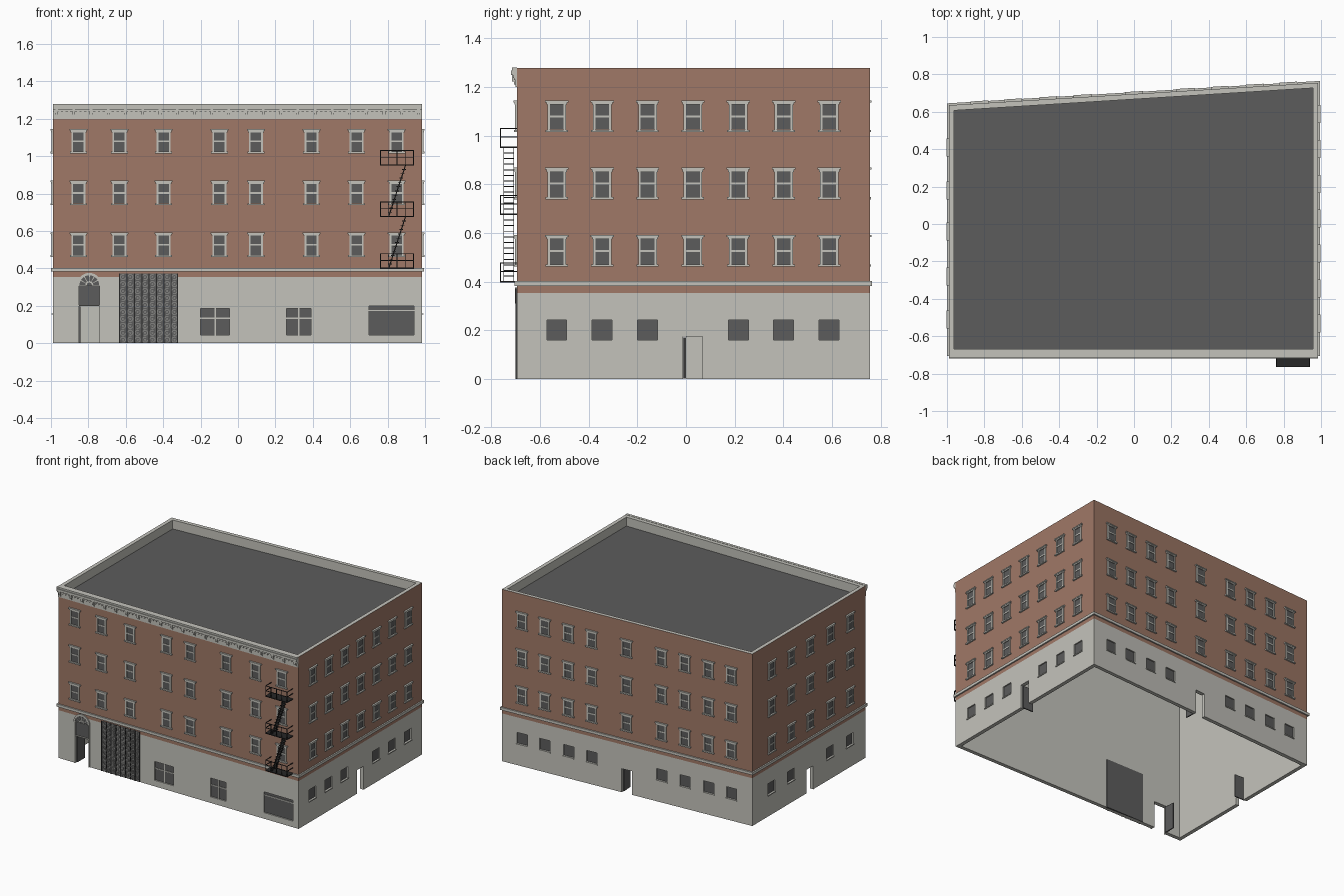
import bpy, bmesh, math
from mathutils import Vector

cube = bpy.data.objects.get("Cube")
if cube:
    bpy.data.objects.remove(cube, do_unlink=True)


def material(name, rgb):
    m = bpy.data.materials.new(name)
    m.use_nodes = True
    col = (*rgb, 1)
    m.diffuse_color = col
    m.node_tree.nodes["Principled BSDF"].inputs["Base Color"].default_value = col
    return m


STONE = material("pale stone", (0.55, 0.545, 0.5))
BRICK = material("red brick", (0.35, 0.19, 0.135))
DARK = material("dark grey", (0.107, 0.107, 0.107))
IRON = material("black iron", (0.02, 0.02, 0.02))
METAL = material("worn metal", (0.23, 0.23, 0.22))

# Building footprint, with a slanted back wall
X0, X1, Y0, YL, YR = -0.99, 0.985, -0.695, 0.635, 0.755


def footprint(d=0.0):
    return [(X0 + d, Y0 + d), (X1 - d, Y0 + d), (X1 - d, YR - d), (X0 + d, YL - d)]


class Facade:
    """Wall plane: u runs along the wall, d points outwards."""

    def __init__(self, origin, along):
        self.o = Vector((*origin, 0))
        self.u = Vector((*along, 0)).normalized()
        self.n = Vector((self.u.y, -self.u.x, 0))

    def at(self, u, z, d):
        return self.o + self.u * u + self.n * d + Vector((0, 0, z))


FRONT = Facade((0, Y0), (1, 0))
LEFT = Facade((X1, 0), (0, 1))
RIGHT = Facade((X0, 0), (0, -1))
BACK = Facade((0, YL + (YR - YL) * -X0 / (X1 - X0)), (X0 - X1, YL - YR))

parts = {}


def poly(name, mat, f, pts, d0, d1):
    """Prism from an outline on a facade."""
    bm = parts.setdefault(name, (bmesh.new(), mat))[0]
    a = [bm.verts.new(f.at(u, z, d0)) for u, z in pts]
    b = [bm.verts.new(f.at(u, z, d1)) for u, z in pts]
    faces = [bm.faces.new(a), bm.faces.new(b[::-1])]
    for i in range(len(pts)):
        j = (i + 1) % len(pts)
        faces.append(bm.faces.new((a[i], b[i], b[j], a[j])))
    bmesh.ops.recalc_face_normals(bm, faces=faces)


def box(name, mat, f, u0, u1, z0, z1, d0, d1):
    poly(name, mat, f, [(u0, z0), (u1, z0), (u1, z1), (u0, z1)], d0, d1)


def arc(u, z, r, a0, a1, n):
    return [(u + r * math.cos(t), z + r * math.sin(t))
            for t in (math.radians(a0 + (a1 - a0) * i / n) for i in range(n + 1))]


def band(name, mat, f, u, z, r0, r1, a0, a1, n, d0, d1):
    poly(name, mat, f, arc(u, z, r1, a0, a1, n) + arc(u, z, r0, a1, a0, n), d0, d1)


def make_object(name, bm, mats):
    me = bpy.data.meshes.new(name)
    bm.to_mesh(me)
    bm.free()
    for m in mats:
        me.materials.append(m)
    ob = bpy.data.objects.new(name, me)
    bpy.context.collection.objects.link(ob)
    return ob


def wall_ring(name, outer, inner, z0, z1, mats):
    """Closed wall loop; outer faces take the last material."""
    bm = bmesh.new()
    loops = [[bm.verts.new((x, y, z)) for x, y in ring]
             for ring, z in ((outer, z0), (outer, z1), (inner, z1), (inner, z0))]
    for k in range(4):
        a, b = loops[k], loops[(k + 1) % 4]
        for i in range(4):
            j = (i + 1) % 4
            face = bm.faces.new((a[i], a[j], b[j], b[i]))
            face.material_index = len(mats) - 1 if k == 0 else 0
    bmesh.ops.recalc_face_normals(bm, faces=bm.faces)
    return make_object(name, bm, mats)


# Main walls, string course and roof
base = wall_ring("ground_floor_walls", footprint(), footprint(0.028), 0, 0.355, [STONE])
wall_ring("brick_walls", footprint(), footprint(0.028), 0.355, 1.278, [STONE, BRICK])
wall_ring("string_course", footprint(-0.01), footprint(0.005), 0.383, 0.403, [STONE])
bm = bmesh.new()
for z, m in ((1.212, 1), (1.2, 0)):
    face = bm.faces.new([bm.verts.new((x, y, z)) for x, y in footprint(0.027)])
    face.material_index = m
    if not m:
        face.normal_flip()
make_object("roof", bm, [STONE, DARK])

# Upper sash windows
columns = {
    "front": (FRONT, [-0.853, -0.634, -0.398, -0.099, 0.096, 0.393, 0.634, 0.848]),
    "left": (LEFT, [-0.531 + 0.1865 * i for i in range(7)]),
    "right": (RIGHT, [-0.41, -0.18, 0.04, 0.28, 0.51]),
    "back": (BACK, [-0.827, -0.647, -0.46, -0.276, 0, 0.276, 0.46, 0.647, 0.827]),
}


def sash_window(side, f, u, z):
    frame, glass = side + "_window_frames", side + "_window_glass"
    box(glass, DARK, f, u - 0.03, u + 0.03, z + 0.01, z + 0.115, 0, 0.002)
    for s in (-1, 1):
        a, b = sorted((u + s * 0.028, u + s * 0.038))
        box(frame, STONE, f, a, b, z + 0.008, z + 0.117, 0, 0.007)
    box(frame, STONE, f, u - 0.03, u + 0.03, z + 0.06, z + 0.069, 0, 0.005)
    box(frame, STONE, f, u - 0.046, u + 0.046, z, z + 0.009, 0, 0.012)
    box(frame, STONE, f, u - 0.042, u + 0.042, z + 0.113, z + 0.123, 0, 0.009)
    box(frame, STONE, f, u - 0.048, u + 0.048, z + 0.122, z + 0.13, 0, 0.013)


for side, (f, us) in columns.items():
    for u in us:
        for z in (0.462, 0.739, 1.015):
            sash_window(side, f, u, z)


# Ground floor openings
def cut(f, u0, u1, z0, z1, depth):
    box("opening_cutter", STONE, f, u0, u1, z0, z1, -depth, 0.05)


def recessed_glass(side, f, u0, u1, z0, z1):
    cut(f, u0, u1, z0, z1, 0.012)
    box(side + "_ground_glass", DARK, f, u0, u1, z0, z1, -0.015, -0.009)


def open_door(side, f, u0, u1, z1):
    cut(f, u0, u1, -0.05, z1, 0.06)
    box(side + "_door", DARK, f, u0, u0 + 0.008, 0.002, z1 - 0.003, -0.1, -0.015)


for side, mid in (("left", 3), ("right", 2), ("back", 4)):
    f, us = columns[side]
    for i, u in enumerate(us):
        if i == mid:
            open_door(side, f, u - 0.04, u + 0.04, 0.175)
        else:
            recessed_glass(side, f, u - 0.041, u + 0.041, 0.16, 0.243)
            box(side + "_ground_sills", STONE, f, u - 0.044, u + 0.044, 0.153, 0.16, 0, 0.006)

# Shop windows with transom bars and mullions
for u0, u1, z1, bar in ((-0.2, -0.045, 0.185, 0.13), (0.26, 0.39, 0.185, 0.13), (0.7, 0.94, 0.2, 0.172)):
    recessed_glass("front", FRONT, u0, u1, 0.045, z1)
    box("shop_window_bars", STONE, FRONT, u0, u1, bar, bar + 0.007, -0.012, -0.004)
    if u1 < 0.5:
        c = (u0 + u1) / 2
        box("shop_window_bars", STONE, FRONT, c - 0.004, c + 0.004, 0.045, z1, -0.012, -0.004)

# Arched front entrance
cx = -0.795
open_door("front", FRONT, cx - 0.055, cx + 0.055, 0.2)
recessed_glass("front", FRONT, cx - 0.055, cx + 0.055, 0.205, 0.305)
for s in (-1, 1):
    a, b = sorted((cx + s * 0.055, cx + s * 0.063))
    box("entrance_surround", STONE, FRONT, a, b, 0, 0.31, 0, 0.006)
poly("fanlight_glass", DARK, FRONT, arc(cx, 0.31, 0.058, 0, 180, 16), 0, 0.002)
band("entrance_surround", STONE, FRONT, cx, 0.31, 0.053, 0.066, 0, 180, 16, 0, 0.008)
band("entrance_surround", STONE, FRONT, cx, 0.31, 0.014, 0.022, 0, 180, 8, 0, 0.006)
for a in range(0, 181, 30):
    band("entrance_surround", STONE, FRONT, cx, 0.31, 0.02, 0.055, a - 3, a + 3, 1, 0, 0.005)

# Scrollwork gate
g0, g1, gz = -0.635, -0.32, 0.372
box("gate_panel", DARK, FRONT, g0, g1, 0, gz, -0.032, 0.002)
cols, rows = 8, 10
cw, rh = (g1 - g0) / cols, gz / rows
for i in range(cols):
    u = g0 + cw * (i + 0.5)
    box("gate_bars", IRON, FRONT, g0 + cw * i, g0 + cw * i + 0.005, 0, gz, 0, 0.006)
    for k in range(rows):
        start = 60 if (i + k) % 2 else 240
        z = rh * (k + 0.5)
        band("gate_scrolls", METAL, FRONT, u, z, 0.011, 0.017, start, start + 290, 9, 0, 0.005)
        band("gate_scrolls", METAL, FRONT, u, z, 0.001, 0.006, 0, 350, 6, 0, 0.005)
box("gate_bars", IRON, FRONT, g1 - 0.005, g1, 0, gz, 0, 0.006)

# Front cornice with dentils and brackets
for z0, z1, d in ((1.2, 1.24, 0.006), (1.238, 1.25, 0.016), (1.25, 1.268, 0.025), (1.268, 1.28, 0.02)):
    box("cornice", STONE, FRONT, X0, X1, z0, z1, 0, d)
for i in range(22):
    u = X0 + 0.02 + i * (X1 - X0 - 0.04) / 21
    box("cornice_brackets", STONE, FRONT, u - 0.007, u + 0.007, 1.222, 1.25, 0, 0.02)
    box("cornice_brackets", STONE, FRONT, u - 0.005, u + 0.005, 1.21, 1.222, 0, 0.012)
for i in range(80):
    u = X0 + 0.006 + i * (X1 - X0 - 0.02) / 79
    box("cornice_dentils", STONE, FRONT, u, u + 0.012, 1.23, 1.238, 0, 0.012)

# Fire escape: platforms, railings and stairs
e0, e1, out, t = 0.76, 0.94, 0.07, 0.004
levels = (0.398, 0.675, 0.95)
for z in levels:
    box("escape_platforms", IRON, FRONT, e0, e1, z, z + 0.006, 0, out)
    for h in (0.042, 0.078):
        box("escape_railings", IRON, FRONT, e0, e1, z + h, z + h + t, out - t, out)
        for u in (e0, e1 - t):
            box("escape_railings", IRON, FRONT, u, u + t, z + h, z + h + t, 0, out)
    for i in range(5):
        u = e0 + (e1 - e0 - t) * i / 4
        box("escape_railings", IRON, FRONT, u, u + t, z, z + 0.08, out - t, out)
for za, zb in zip(levels, levels[1:]):
    s0, s1 = 0.805, 0.895
    for i in range(1, 12):
        k = i / 12
        u, z = s0 + (s1 - s0) * k, za + (zb - za) * k
        box("escape_treads", IRON, FRONT, u - 0.01, u + 0.01, z, z + t, 0.012, 0.055)
    for d in (0.012, 0.053):
        poly("escape_stringers", IRON, FRONT,
             [(s0 - 0.003, za), (s0 + 0.003, za), (s1 + 0.003, zb), (s1 - 0.003, zb)], d, d + 0.002)

objects = {name: make_object(name, bm, [mat]) for name, (bm, mat) in parts.items()}

# Cut the openings into the ground floor
cutter = objects["opening_cutter"]
cutter.hide_render = True
mod = base.modifiers.new("openings", "BOOLEAN")
mod.operation, mod.solver, mod.object = "DIFFERENCE", "EXACT", cutter
graph = bpy.context.evaluated_depsgraph_get()
cut_mesh = bpy.data.meshes.new_from_object(base.evaluated_get(graph))
base.modifiers.clear()
base.data = cut_mesh
bpy.data.objects.remove(cutter, do_unlink=True)
